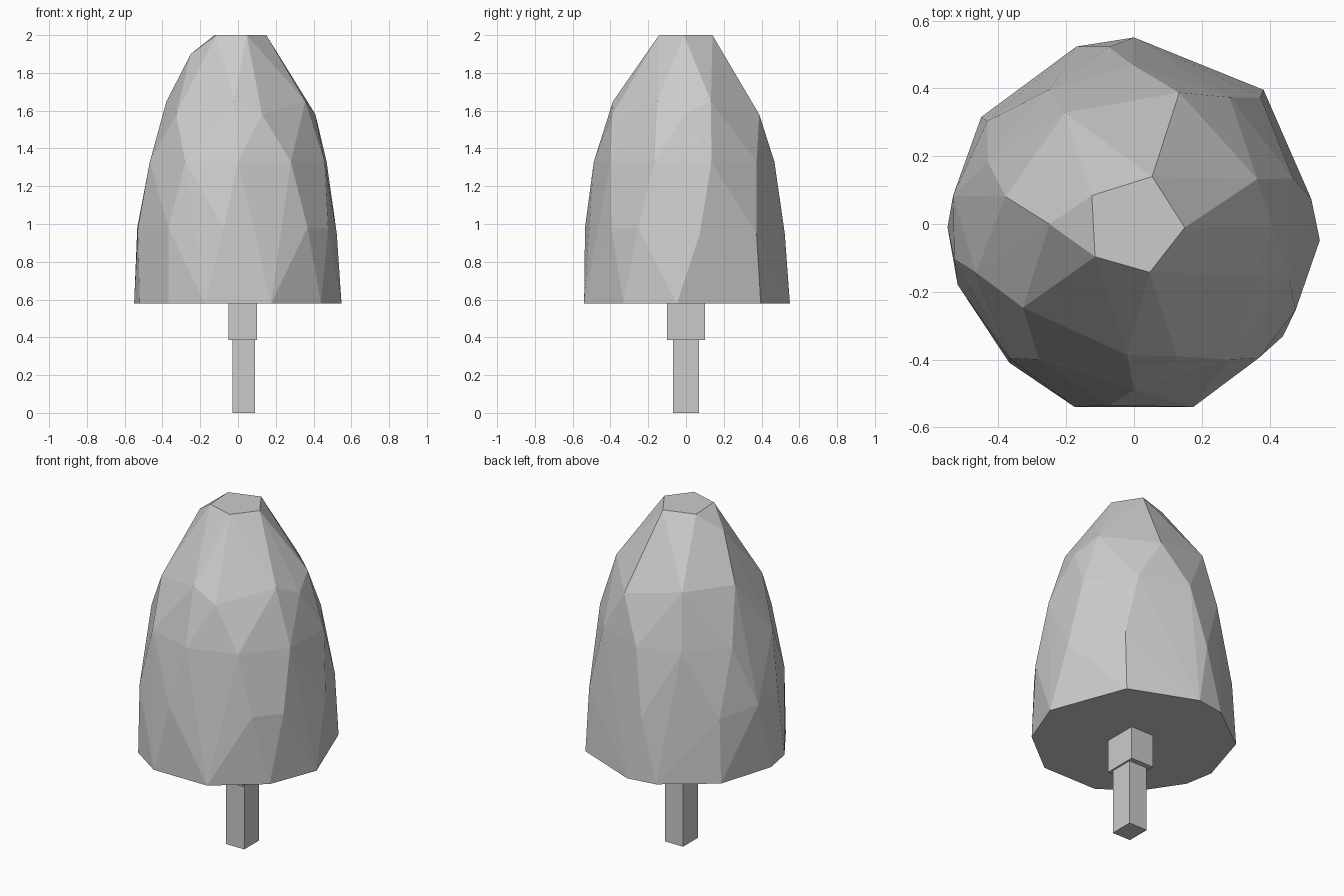
import bpy
import bmesh
from math import cos, sin, radians

default_cube = bpy.data.objects.get("Cube")
if default_cube:
    bpy.data.objects.remove(default_cube, do_unlink=True)

# One plain grey for the whole tree
GREY = (0.6, 0.6, 0.6, 1.0)
grey_material = bpy.data.materials.new("plain grey")
grey_material.use_nodes = True
grey_material.diffuse_color = GREY
grey_material.node_tree.nodes["Principled BSDF"].inputs["Base Color"].default_value = GREY


def add_object(name, bm):
    """Turn a bmesh into a flat shaded, grey object."""
    bmesh.ops.recalc_face_normals(bm, faces=bm.faces)
    mesh = bpy.data.meshes.new(name)
    bm.to_mesh(mesh)
    bm.free()
    mesh.materials.append(grey_material)
    obj = bpy.data.objects.new(name, mesh)
    bpy.context.collection.objects.link(obj)
    return obj


def add_box(name, low, high):
    """Axis-aligned box between two corners."""
    bm = bmesh.new()
    bmesh.ops.create_cube(bm, size=1)
    for vert in bm.verts:
        for axis in range(3):
            vert.co[axis] = low[axis] if vert.co[axis] < 0 else high[axis]
    return add_object(name, bm)


def add_faceted_hull(name, rings):
    """Faceted convex body through irregular rings of (height, radius, angles)."""
    bm = bmesh.new()
    for height, radius, angles in rings:
        for angle in map(radians, angles):
            bm.verts.new((radius * cos(angle), radius * sin(angle), height))
    hull = bmesh.ops.convex_hull(bm, input=bm.verts)
    unused = set(hull["geom_interior"]) | set(hull["geom_unused"])
    loose = [item for item in unused if isinstance(item, bmesh.types.BMVert)]
    bmesh.ops.delete(bm, geom=loose, context="VERTS")
    # Merge triangles that share a plane, such as the flat top and base
    bmesh.ops.dissolve_limit(bm, angle_limit=radians(1), verts=bm.verts, edges=bm.edges)
    return add_object(name, bm)


# Foliage: blunt cone of irregular facets, cut flat at both ends
add_faceted_hull("foliage", [
    (0.58, 0.55, (-179, -161, -132, -37, -5, 46, 90, 108, 145)),
    (0.58, 0.567, (-108, -72)),
    (0.98, 0.54, (-169, -133, -98, -47, -28, 171)),
    (0.95, 0.528, (8, 45, 98, 145)),
    (1.33, 0.488, (-163, -125, -90, -55, -20, 16)),
    (1.33, 0.468, (53, 90, 122, 157)),
    (1.58, 0.41, (-143, -72, -1, 71)),
    (1.65, 0.387, (-93, -23, 20, 122, 168)),
    (1.9, 0.25, (180,)),
    (2.0, 0.15, (-140, -72, -4, 69, 146)),
])

# Trunk: thin square post with a wider block under the foliage
add_box("trunk_post", (-0.03, -0.07, 0), (0.09, 0.07, 0.385))
add_box("trunk_block", (-0.05, -0.10, 0.385), (0.10, 0.10, 0.58))
